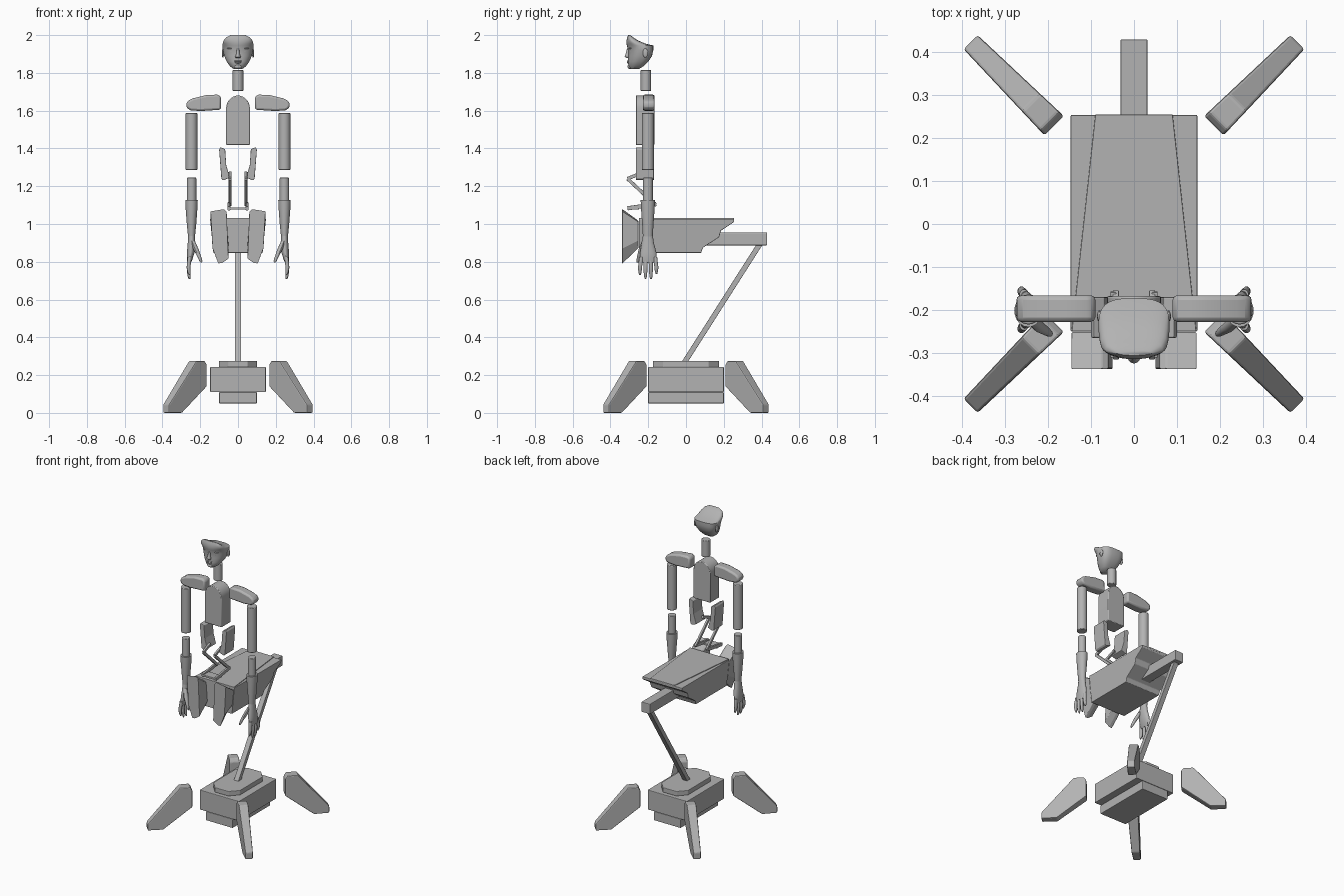
import bpy, bmesh, math
from mathutils import Vector, Matrix

old_cube = bpy.data.objects.get("Cube")
if old_cube:
    bpy.data.objects.remove(old_cube, do_unlink=True)

grey = bpy.data.materials.new("plain grey")
grey.use_nodes = True
shade = (0.45, 0.45, 0.45, 1)
grey.diffuse_color = shade
grey.node_tree.nodes["Principled BSDF"].inputs["Base Color"].default_value = shade


def finish(name, bm, bevel=0.0, smooth=False):
    """Turn a bmesh into a named object with optional bevel and smooth shading."""
    bmesh.ops.recalc_face_normals(bm, faces=bm.faces[:])
    mesh = bpy.data.meshes.new(name)
    bm.to_mesh(mesh)
    bm.free()
    mesh.materials.append(grey)
    obj = bpy.data.objects.new(name, mesh)
    bpy.context.scene.collection.objects.link(obj)
    if bevel:
        modifier = obj.modifiers.new("edge bevel", "BEVEL")
        modifier.width = bevel
        modifier.segments = 2
        modifier.limit_method = "ANGLE"
    if smooth:
        bpy.ops.object.select_all(action="DESELECT")
        bpy.context.view_layer.objects.active = obj
        obj.select_set(True)
        bpy.ops.object.shade_smooth_by_angle(angle=math.radians(40))
    return obj


def prism(name, outline, axis, low, high, bevel=0.0, warp=None, smooth=False):
    """Extrude a 2D outline along an axis; warp may move each vertex afterwards."""
    bm = bmesh.new()

    def place(a, b, depth):
        return {"x": (depth, a, b), "y": (a, depth, b), "z": (a, b, depth)}[axis]

    first = [bm.verts.new(place(a, b, low)) for a, b in outline]
    second = [bm.verts.new(place(a, b, high)) for a, b in outline]
    bm.faces.new(first)
    bm.faces.new(second)
    for i in range(len(first)):
        j = (i + 1) % len(first)
        bm.faces.new((first[i], first[j], second[j], second[i]))
    if warp:
        for vert in bm.verts:
            vert.co = warp(vert.co.copy())
    return finish(name, bm, bevel, smooth)


def box(name, x, y, z, bevel=0.004):
    return prism(name, [(x[0], y[0]), (x[1], y[0]), (x[1], y[1]), (x[0], y[1])],
                 "z", z[0], z[1], bevel)


def strut(name, start, end, width, depth):
    """A straight bar between two points."""
    a, b = Vector(start), Vector(end)
    turn = (b - a).to_track_quat("Z", "Y").to_matrix().to_4x4()
    bm = bmesh.new()
    size = Matrix.Diagonal((width, depth, (b - a).length, 1))
    bmesh.ops.create_cube(bm, size=1, matrix=Matrix.Translation((a + b) / 2) @ turn @ size)
    return finish(name, bm, 0.002)


def loft(name, rings, sides=20, square_back=1.0, bevel=0.0):
    """Skin level oval rings given as (x, y, z, radius x, radius y)."""
    bm = bmesh.new()
    loops = []
    for x, y, z, rx, ry in rings:
        loop = []
        for i in range(sides):
            c, s = (f(math.tau * i / sides) for f in (math.cos, math.sin))
            if s > 0:
                c = math.copysign(abs(c) ** square_back, c)
                s = s ** square_back
            loop.append(bm.verts.new((x + rx * c, y + ry * s, z)))
        loops.append(loop)
    for one, two in zip(loops, loops[1:]):
        for i in range(sides):
            j = (i + 1) % sides
            bm.faces.new((one[i], one[j], two[j], two[i]))
    bm.faces.new(loops[0])
    bm.faces.new(loops[-1])
    return finish(name, bm, bevel, True)


def ellipsoid(name, centre, radii):
    bm = bmesh.new()
    bmesh.ops.create_uvsphere(bm, u_segments=16, v_segments=10, radius=1,
                              matrix=Matrix.Translation(centre) @ Matrix.Diagonal((*radii, 1)))
    return finish(name, bm, 0, True)


# Base: lower block, main block and eight-sided top plate
box("base_lower_block", (-.1, .1), (-.2, .2), (.05, .11))
box("base_main_block", (-.147, .147), (-.2, .2), (.11, .243))
plate = [(-.1, -.12), (-.05, -.175), (.05, -.175), (.1, -.12),
         (.1, .12), (.05, .175), (-.05, .175), (-.1, .12)]
prism("base_top_plate", plate, "z", .243, .275, .003)

# Four splayed feet
foot_side = [(0, .14), (.0, .255), (.015, .275), (.077, .275), (.275, .045),
             (.275, 0), (.18, 0)]
for sx, sx_name in ((1, "left"), (-1, "right")):
    for sy, sy_name in ((-1, "front"), (1, "back")):
        yaw = Matrix.Rotation(math.atan2(sy, sx), 3, "Z")

        def splay(co):
            co.y *= 1 - co.x
            return yaw @ co + Vector((.186 * sx, .229 * sy, 0))

        prism(f"{sy_name}_{sx_name}_foot", foot_side, "y", -.032, .032, .006, splay)

# Leaning post and tail beam
strut("leaning_post", (0, -.01, .265), (0, .395, .9), .034, .028)
box("tail_beam", (-.032, .032), (.1, .43), (.887, .955))

# Seat body: tapering centre deck with flanks a hair lower
body_side = [(-.25, .847), (-.25, 1.027), (.254, 1.027), (.254, 1.01), (.185, .965),
             (.175, .93), (.09, .875), (.08, .847)]


def narrow_below(co):
    co.x *= 1 - .12 * (1.027 - co.z) / .18
    return co


prism("seat_body", body_side, "x", -.148, .148, .003, narrow_below)
prism("seat_deck", [(-.145, -.25), (.145, -.25), (.09, .255), (-.09, .255)],
      "z", 1.02, 1.032, .002)

# Chest with arched top
arch = [(.063 * math.cos(math.pi * i / 16), 1.61 + .07 * math.sin(math.pi * i / 16))
        for i in range(17)]
prism("chest", [(-.063, 1.418), (.063, 1.418)] + arch, "y", -.265, -.168, .004, None, True)

# Neck and head
loft("neck", [(0, -.212, 1.705, .028, .028), (0, -.212, 1.815, .028, .028)], bevel=.003)
head_levels = [  # height, front, back, half width
    (1.82, -.295, -.25, .022), (1.835, -.305, -.225, .042), (1.86, -.307, -.2, .06),
    (1.89, -.306, -.18, .073), (1.92, -.306, -.173, .08), (1.945, -.313, -.173, .083),
    (1.955, -.315, -.215, .081), (1.97, -.315, -.25, .077), (1.985, -.312, -.275, .066),
    (2.0, -.306, -.295, .04)]
loft("head", [(0, (f + b) / 2, z, w, (b - f) / 2) for z, f, b, w in head_levels], 32, .65)
loft("nose", [(0, -.306, 1.878, .012, .006), (0, -.309, 1.885, .015, .016),
              (0, -.307, 1.9, .009, .013), (0, -.304, 1.93, .006, .008)], 12)
ellipsoid("upper_lip", (0, -.303, 1.863, ), (.02, .01, .004))
ellipsoid("lower_lip", (0, -.303, 1.855), (.016, .01, .005))
ellipsoid("chin", (0, -.297, 1.833), (.02, .013, .012))

shoulder_side = [(.09, 1.605), (.09, 1.675), (.11, 1.685), (.17, 1.682), (.24, 1.665),
                 (.268, 1.65), (.276, 1.63), (.268, 1.61), (.25, 1.602), (.2, 1.598)]
front_panel = [(.06, 1.065), (.075, 1.08), (.146, 1.068), (.135, .87), (.105, .79),
               (.085, .792), (.05, .815)]
waist_panel = [(.068, 1.395), (.093, 1.407), (.1, 1.395), (.088, 1.24), (.078, 1.232),
               (.043, 1.245), (.062, 1.31)]


def slim_back(co):
    """Shorten the panel toward its rear face."""
    if co.y > -.3:
        co.z = .955 + (co.z - .955) * .5
    return co


for s, side in ((1, "left"), (-1, "right")):
    def flip(outline):
        return [(s * a, b) for a, b in outline]

    # Face details
    ellipsoid(f"{side}_eye", (s * .032, -.29, 1.912), (.014, .009, .006))
    ellipsoid(f"{side}_brow", (s * .034, -.291, 1.93), (.024, .012, .005))
    ellipsoid(f"{side}_ear", (s * .08, -.215, 1.905), (.006, .014, .024))

    # Shoulder and arm
    prism(f"{side}_shoulder", flip(shoulder_side), "y", -.228, -.166, .012, None, True)
    ax, ay = s * .246, -.202
    loft(f"{side}_upper_arm", [(ax, ay, 1.285, .031, .032), (ax, ay, 1.588, .031, .032)],
         24, bevel=.004)
    loft(f"{side}_elbow", [(ax, ay, 1.1, .025, .026), (ax, ay, 1.245, .025, .026)],
         24, bevel=.003)
    loft(f"{side}_forearm", [(ax, ay, 1.127, .033, .038), (ax, ay, 1.08, .031, .036),
                             (ax, ay, 1.0, .025, .03), (ax, ay, .93, .018, .026)])
    loft(f"{side}_palm", [(ax, ay, .94, .018, .026), (ax, ay, .9, .02, .032),
                          (s * .25, -.2, .85, .02, .043), (s * .256, -.2, .81, .014, .044),
                          (s * .258, -.2, .795, .009, .038)])

    # Four fingers and a thumb
    for i, tip in enumerate((.73, .71, .708, .735)):
        y = -.236 + i * .024
        spread = (i - 1.5) * .005
        loft(f"{side}_finger_{i + 1}",
             [(s * .256, y, .825, .011, .012), (s * .262, y + spread, .77, .01, .011),
              (s * .259, y + spread, tip + .015, .008, .009),
              (s * .256, y + spread, tip, .004, .004)], 10)
    loft(f"{side}_thumb",
         [(s * .24, -.22, .91, .012, .014), (s * .222, -.238, .865, .014, .014),
          (s * .204, -.25, .825, .01, .01), (s * .197, -.255, .805, .008, .008),
          (s * .194, -.258, .795, .004, .004)], 10)

    # Waist panel and folding linkage
    prism(f"{side}_waist_panel", flip(waist_panel), "y", -.265, -.17, .003)
    strut(f"{side}_upper_link", (s * .042, -.31, 1.24), (s * .042, -.235, 1.27), .014, .018)
    strut(f"{side}_middle_link", (s * .042, -.31, 1.24), (s * .042, -.16, 1.1), .014, .018)
    strut(f"{side}_lower_link", (s * .048, -.31, 1.083), (s * .048, -.158, 1.105), .014, .022)

    # Front panel
    prism(f"{side}_front_panel", flip(front_panel), "y", -.338, -.252, .003, slim_back)

# Cross bar joining the linkage
box("linkage_cross_bar", (-.055, .055), (-.31, -.25), (1.076, 1.088), .002)
